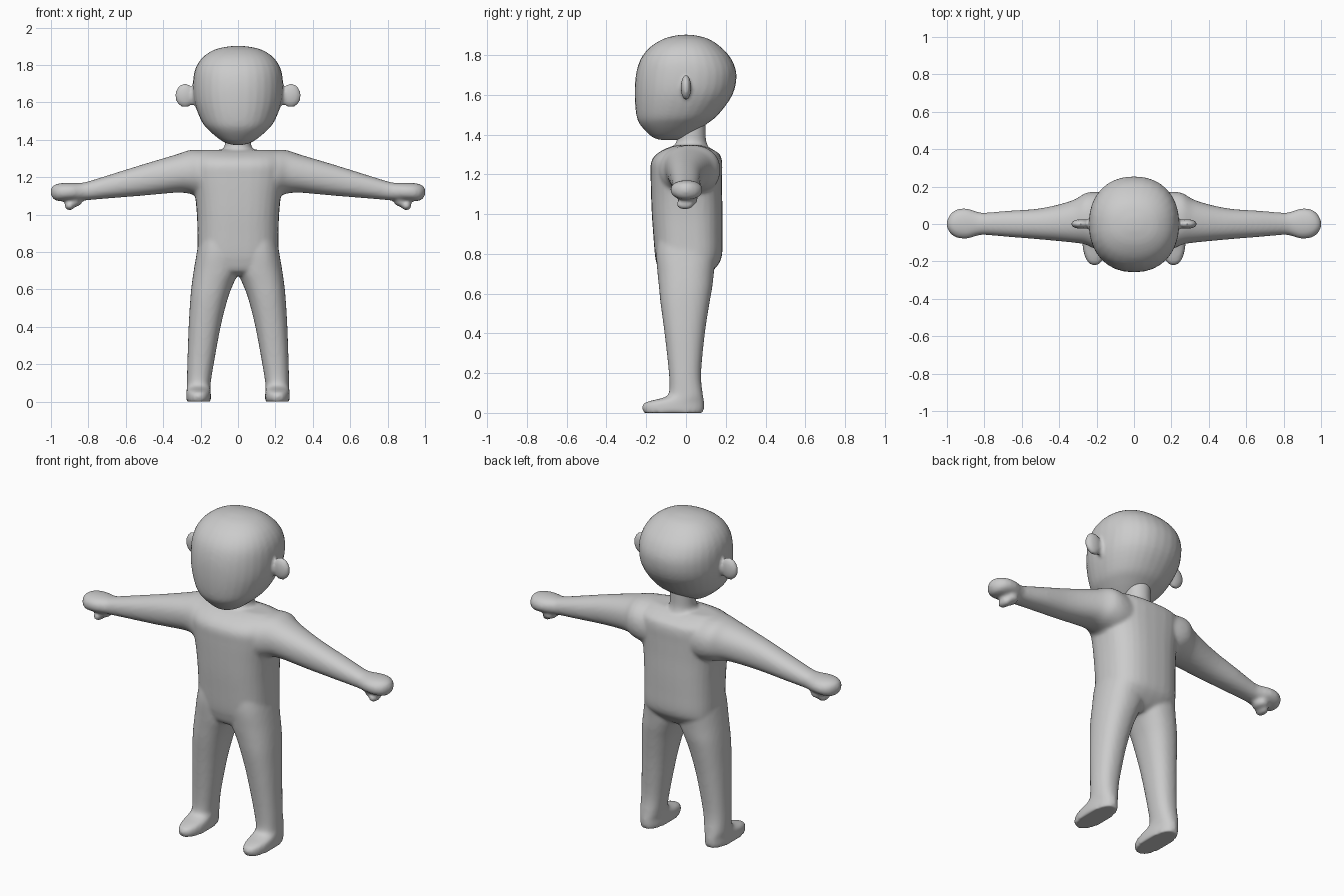
import bpy, bmesh, math
from mathutils import Vector

skin = bpy.data.materials.new("plain_grey")
skin.diffuse_color = (0.6, 0.6, 0.6, 1)
SIDES = 32


def catmull(a, b, c, d, t):
    return 0.5 * (2*b + (c - a)*t + (2*a - 5*b + 4*c - d)*t*t + (3*b - a - 3*c + d)*t**3)


def loft(bm, axis, rows, power=2.0, sign=1, steps=4):
    """Rows: position along axis, then low/high limits of both cross directions."""
    pts = [rows[0]] + rows + [rows[-1]]
    fine = []
    for i in range(1, len(pts) - 2):
        for s in range(steps):
            fine.append([catmull(*(p[k] for p in pts[i-1:i+3]), s / steps) for k in range(5)])
    fine.append(rows[-1])
    rings = []
    for p, u0, u1, v0, v1 in fine:
        ring = []
        for j in range(SIDES):
            a = 2 * math.pi * j / SIDES
            c, s = math.cos(a), math.sin(a)
            u = (u0 + u1) / 2 + (u1 - u0) / 2 * math.copysign(abs(c) ** (2 / power), c)
            v = (v0 + v1) / 2 + (v1 - v0) / 2 * math.copysign(abs(s) ** (2 / power), s)
            co = (u, v, p) if axis == 'z' else (p, u, v)
            ring.append(bm.verts.new((co[0] * sign, co[1], co[2])))
        rings.append(ring)
    faces = [bm.faces.new(rings[0]), bm.faces.new(rings[-1])]
    for r, q in zip(rings, rings[1:]):
        for j in range(SIDES):
            k = (j + 1) % SIDES
            faces.append(bm.faces.new((r[j], r[k], q[k], q[j])))
    bmesh.ops.recalc_face_normals(bm, faces=faces)


def blob(bm, centre, radii):
    made = bmesh.ops.create_uvsphere(bm, u_segments=24, v_segments=16, radius=1)
    for v in made["verts"]:
        v.co = Vector(centre) + Vector([a * b for a, b in zip(v.co, radii)])


def finish(bm, name, voxel, smooth):
    me = bpy.data.meshes.new(name)
    bm.to_mesh(me)
    bm.free()
    me.materials.append(skin)
    ob = bpy.data.objects.new(name, me)
    bpy.context.collection.objects.link(ob)
    # Fuse the overlapping volumes and soften the joins
    rm = ob.modifiers.new("fuse", 'REMESH')
    rm.mode = 'VOXEL'
    rm.voxel_size = voxel
    rm.use_smooth_shade = True
    sm = ob.modifiers.new("soften", 'SMOOTH')
    sm.factor = 0.5
    sm.iterations = smooth
    for p in me.polygons:
        p.use_smooth = True


# Body: torso, neck, arms and legs fused together
body = bmesh.new()
loft(body, 'z', [
    (0.675, -0.10, 0.10, -0.09, 0.08), (0.70, -0.17, 0.17, -0.13, 0.12),
    (0.75, -0.215, 0.215, -0.148, 0.165), (0.80, -0.217, 0.217, -0.157, 0.182),
    (0.90, -0.217, 0.217, -0.165, 0.184), (1.00, -0.22, 0.22, -0.172, 0.184),
    (1.10, -0.23, 0.23, -0.176, 0.182), (1.20, -0.25, 0.25, -0.178, 0.182),
    (1.26, -0.255, 0.255, -0.176, 0.182), (1.30, -0.25, 0.25, -0.15, 0.17),
    (1.33, -0.24, 0.24, -0.10, 0.125), (1.347, -0.20, 0.20, -0.05, 0.08)], power=2.6)
loft(body, 'z', [
    (1.28, -0.08, 0.08, -0.06, 0.11), (1.345, -0.078, 0.078, -0.055, 0.108),
    (1.38, -0.07, 0.07, -0.045, 0.10), (1.48, -0.07, 0.07, -0.045, 0.10)])
for s in (1, -1):
    # Arm and mitten hand
    loft(body, 'x', [
        (0.10, -0.15, 0.16, 1.08, 1.345), (0.20, -0.135, 0.172, 1.095, 1.347),
        (0.26, -0.11, 0.165, 1.112, 1.345), (0.32, -0.10, 0.13, 1.118, 1.325),
        (0.42, -0.09, 0.10, 1.11, 1.295), (0.53, -0.08, 0.08, 1.10, 1.262),
        (0.68, -0.068, 0.07, 1.088, 1.215), (0.80, -0.058, 0.06, 1.078, 1.178),
        (0.84, -0.063, 0.066, 1.076, 1.17), (0.89, -0.078, 0.082, 1.075, 1.17),
        (0.94, -0.075, 0.08, 1.072, 1.169), (0.975, -0.057, 0.06, 1.076, 1.162),
        (0.995, -0.03, 0.03, 1.095, 1.148), (1.002, -0.008, 0.008, 1.112, 1.128)],
        power=2.2, sign=s)
    # Thumb
    blob(body, (0.875 * s, 0.01, 1.068), (0.04, 0.05, 0.026))
    blob(body, (0.90 * s, -0.005, 1.048), (0.027, 0.045, 0.025))
    # Leg running down into the foot
    loft(body, 'z', [
        (0.0, 0.145, 0.277, -0.212, 0.087), (0.025, 0.144, 0.277, -0.222, 0.091),
        (0.048, 0.146, 0.276, -0.212, 0.091), (0.063, 0.147, 0.275, -0.17, 0.090),
        (0.075, 0.147, 0.274, -0.12, 0.088), (0.10, 0.146, 0.273, -0.086, 0.084),
        (0.20, 0.130, 0.271, -0.086, 0.076), (0.40, 0.093, 0.264, -0.108, 0.095),
        (0.55, 0.055, 0.255, -0.128, 0.118), (0.63, 0.025, 0.247, -0.136, 0.132),
        (0.70, -0.005, 0.237, -0.143, 0.14), (0.80, -0.01, 0.22, -0.15, 0.15),
        (0.90, 0.0, 0.20, -0.14, 0.15)], power=2.3, sign=s)
finish(body, "body", 0.01, 6)

# Head with ears
head = bmesh.new()
loft(head, 'z', [
    (1.372, -0.02, 0.02, -0.12, -0.05), (1.38, -0.055, 0.055, -0.155, -0.01),
    (1.40, -0.095, 0.095, -0.185, 0.025), (1.45, -0.155, 0.155, -0.231, 0.10),
    (1.50, -0.195, 0.195, -0.25, 0.162), (1.60, -0.233, 0.233, -0.258, 0.234),
    (1.70, -0.241, 0.241, -0.252, 0.254), (1.78, -0.228, 0.228, -0.228, 0.228),
    (1.84, -0.19, 0.19, -0.18, 0.175), (1.88, -0.13, 0.13, -0.115, 0.115),
    (1.897, -0.065, 0.065, -0.055, 0.055), (1.902, -0.015, 0.015, -0.015, 0.015)],
    power=2.2)
for s in (1, -1):
    blob(head, (0.283 * s, 0.0, 1.637), (0.054, 0.026, 0.064))
    blob(head, (0.235 * s, 0.0, 1.635), (0.05, 0.024, 0.05))
finish(head, "head", 0.01, 3)
